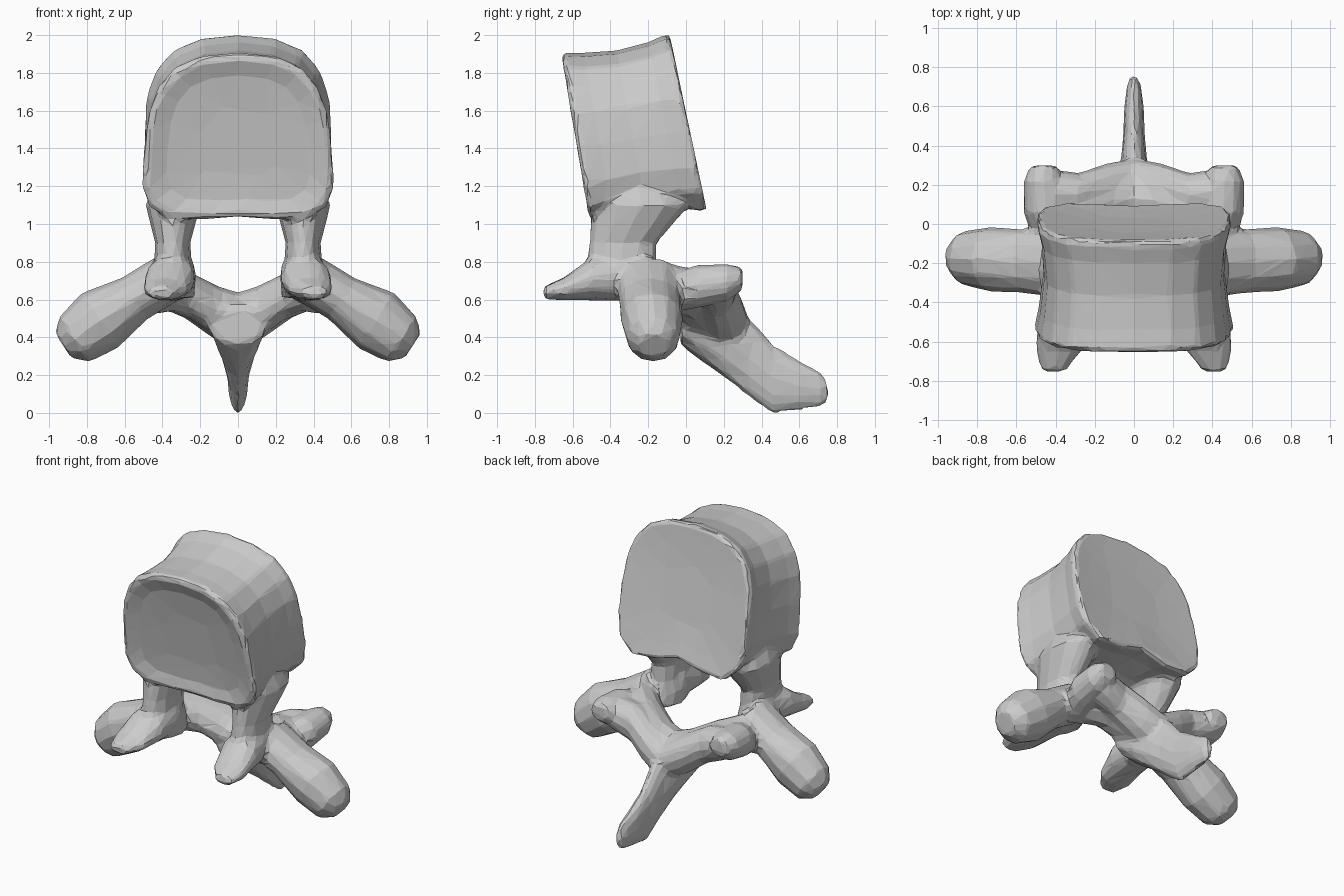
import bpy, bmesh, math
from mathutils import Vector

if "Cube" in bpy.data.objects:
    bpy.data.objects.remove(bpy.data.objects["Cube"])

bone = bpy.data.materials.new("bone_grey")
bone.diffuse_color = (0.6, 0.6, 0.6, 1)
bone.use_nodes = True
bone.node_tree.nodes["Principled BSDF"].inputs["Base Color"].default_value = bone.diffuse_color


def skin(bm, rings):
    """Bridge equal-sized point rings and cap both ends."""
    vs = [[bm.verts.new(p) for p in r] for r in rings]
    n = len(vs[0])
    faces = []
    for a, b in zip(vs, vs[1:]):
        for i in range(n):
            j = (i + 1) % n
            faces.append(bm.faces.new((a[i], a[j], b[j], b[i])))
    faces += [bm.faces.new(vs[0][::-1]), bm.faces.new(vs[-1])]
    bmesh.ops.recalc_face_normals(bm, faces=faces)


def limb(bm, u, v, sections, mirror=True):
    """Loft of ellipses: each section is centre x, y, z, radius on u, radius on v."""
    u, v = Vector(u).normalized(), Vector(v).normalized()
    angles = [math.tau * i / 12 for i in range(12)]
    rings = [[Vector((x, y, z)) + u * (ru * math.cos(a)) + v * (rv * math.sin(a))
              for a in angles] for x, y, z, ru, rv in sections]
    skin(bm, rings)
    if mirror:
        skin(bm, [[Vector((-p.x, p.y, p.z)) for p in r] for r in rings])


def plate(half, y_top, tilt):
    """Mirror a half outline and lay it on a tilted plane."""
    pts = half + [(-x, z) for x, z in half[-2:0:-1]]
    return [Vector((x, y_top + tilt * (half[-1][1] - z), z)) for x, z in pts]


bm = bmesh.new()
X, Y, Z = (1, 0, 0), (0, 1, 0), (0, 0, 1)

# Vertebral body: D-shaped front and back plates with a pinched waist between
front = [(0, 1.03), (.2, 1.02), (.38, 1.03), (.475, 1.09), (.51, 1.2), (.5, 1.4),
         (.475, 1.58), (.425, 1.72), (.335, 1.825), (.2, 1.885), (0, 1.905)]
back = [(0, 1.13), (.17, 1.08), (.36, 1.07), (.465, 1.17), (.495, 1.3), (.495, 1.5),
        (.485, 1.68), (.435, 1.82), (.345, 1.925), (.2, 1.985), (0, 2.007)]
ring_f, ring_b = plate(front, -.665, .17), plate(back, -.085, .21)
mid_f, mid_b = Vector((0, -.59, 1.42)), Vector((0, .012, 1.54))
rings = []
for t, s in [(.07, .4), (.05, .75), (0, .94), (.03, 1), (.2, .96), (.5, .92),
             (.8, .95), (.95, 1), (1, .985), (.985, .75), (.97, .4)]:
    c = mid_f.lerp(mid_b, t)
    rings.append([c + (a.lerp(b, t) - c) * s for a, b in zip(ring_f, ring_b)])
skin(bm, rings)

# Pedicles, flaring into the underside of the body
limb(bm, X, Y, [(.34, -.26, 1.22, .10, .2), (.345, -.235, 1.1, .145, .25),
                (.345, -.285, 1.0, .12, .22), (.345, -.335, .9, .093, .18),
                (.345, -.34, .78, .10, .19), (.335, -.33, .7, .11, .19),
                (.33, -.28, .61, .10, .14)])
# Front articular processes
limb(bm, X, Z, [(.34, -.3, .73, .12, .14), (.36, -.5, .71, .135, .115),
                (.385, -.65, .655, .12, .06), (.41, -.755, .635, .06, .035)])
# Transverse processes
limb(bm, Y, (.55, 0, .83), [(.36, -.2, .72, .18, .13), (.55, -.19, .605, .165, .13),
                            (.73, -.18, .49, .165, .175), (.865, -.175, .39, .14, .145),
                            (.925, -.17, .355, .08, .08)])
# Laminae meeting on the midline
limb(bm, Y, Z, [(.46, -.08, .66, .15, .10), (.38, -.05, .66, .18, .12),
                (.25, .06, .62, .17, .125), (.1, .12, .53, .16, .14),
                (-.02, .13, .49, .15, .14)])
# Webs from the laminae to the rear articular processes
limb(bm, Y, Z, [(.5, .15, .69, .1, .07), (.42, .16, .67, .12, .11),
                (.28, .15, .63, .11, .13), (.14, .18, .54, .13, .14),
                (-.02, .2, .46, .14, .13)])
# Rear articular processes
limb(bm, X, Z, [(.40, -.12, .62, .1, .1), (.45, .06, .67, .115, .115),
                (.465, .22, .69, .1, .1), (.46, .30, .71, .07, .06)])
# Spinous process
limb(bm, X, Z, [(0, -.03, .47, .16, .11), (0, .1, .43, .13, .17),
                (0, .2, .39, .10, .2), (0, .34, .29, .065, .21),
                (0, .46, .18, .055, .185), (0, .6, .145, .05, .13),
                (0, .71, .125, .035, .095), (0, .755, .11, .02, .05)], mirror=False)

me = bpy.data.meshes.new("vertebra")
bm.to_mesh(me)
bm.free()
me.materials.append(bone)
ob = bpy.data.objects.new("vertebra", me)
bpy.context.collection.objects.link(ob)

# Fuse all parts into one skin, blend the joints, then reduce to facets
m = ob.modifiers.new("fuse", 'REMESH')
m.mode = 'VOXEL'
m.voxel_size = .018
m = ob.modifiers.new("soften", 'SMOOTH')
m.factor = .5
m.iterations = 5
m = ob.modifiers.new("facet", 'DECIMATE')
m.ratio = .05
